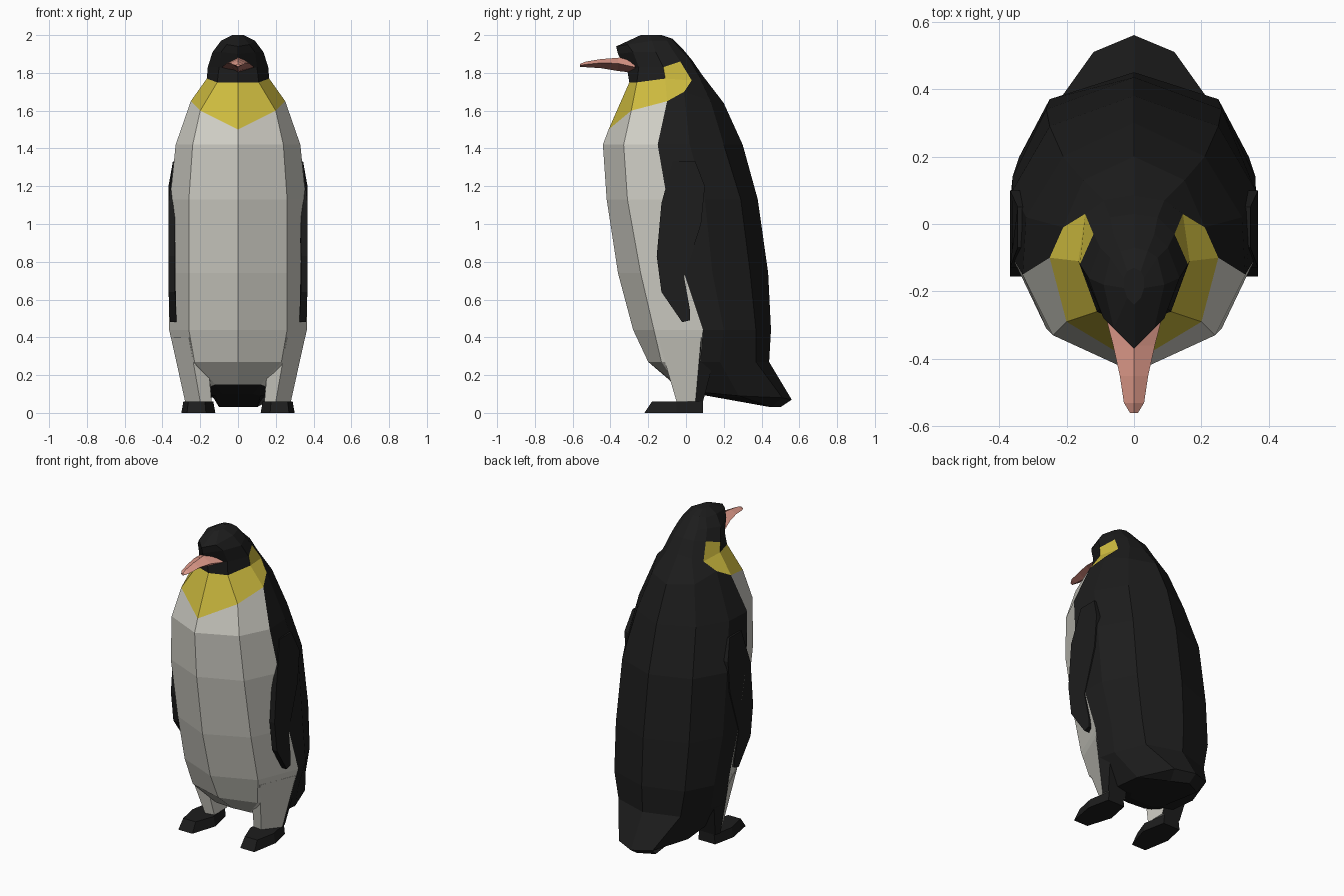
import bpy, bmesh


def mat(name, rgb):
    m = bpy.data.materials.new(name)
    m.diffuse_color = (*rgb, 1)
    return m


BLACK = mat("black", (0.012, 0.012, 0.012))
WHITE = mat("white", (0.65, 0.64, 0.58))
YELLOW = mat("yellow", (0.62, 0.50, 0.05))
PINK = mat("pink", (0.75, 0.33, 0.26))
DARK_PINK = mat("dark_pink", (0.45, 0.17, 0.14))


def loft(name, rings, mats, pick=lambda r, c: 0):
    """Skin closed rings of points, cap both ends; pick(row, column) gives the material."""
    bm = bmesh.new()
    vs = [[bm.verts.new(p) for p in ring] for ring in rings]
    n = len(rings[0])
    for r in range(len(rings) - 1):
        for c in range(n):
            d = (c + 1) % n
            f = bm.faces.new((vs[r][c], vs[r][d], vs[r + 1][d], vs[r + 1][c]))
            f.material_index = pick(r, c)
    for ring in (vs[0], vs[-1]):
        bm.faces.new(ring)
    bmesh.ops.recalc_face_normals(bm, faces=bm.faces)
    me = bpy.data.meshes.new(name)
    bm.to_mesh(me)
    bm.free()
    for m in mats:
        me.materials.append(m)
    ob = bpy.data.objects.new(name, me)
    bpy.context.collection.objects.link(ob)
    return ob


def mirror(ob):
    ob.modifiers.new("mirror", 'MIRROR')


def full(half):
    """Half ring from front centre to back centre -> whole ring."""
    return half + [(-x, y, z) for x, y, z in half[-2:0:-1]]


def side(c):
    """Column of a 10-sided ring counted from the front on either side."""
    return min(c, 9 - c)


# Torso: front centre y, belly edge, colour border, side, back edge, back centre y
torso = [
    (1.13, -.42, (.26, -.31), (.36, -.10), (.36, .10), (.25, .29), .38),
    (.74, -.36, (.26, -.24), (.365, -.01), (.36, .14), (.26, .34), .435),
    (.44, -.28, (.26, -.17), (.365, .09), (.34, .20), (.25, .37), .45),
    (.27, -.20, (.23, -.13), (.325, .075), (.30, .18), (.22, .37), .44),
]
shoulder = [(0, -.44, 1.42), (.24, -.33, 1.42), (.33, -.15, 1.42),
            (.32, .02, 1.42), (.21, .20, 1.42), (0, .30, 1.42)]
rings = [shoulder]
for z, f, a, b, c, d, k in torso:
    rings.append([(0, f, z)] + [(x, y, z) for x, y in (a, b, c, d)] + [(0, k, z)])
# Underside and tail
rings.append([(0, -.06, .15), (.12, -.05, .15), (.21, .07, .11),
              (.21, .28, .09), (.12, .51, .08), (0, .56, .07)])
rings.append([(0, .06, .10), (.08, .06, .10), (.12, .12, .09),
              (.13, .35, .08), (.10, .45, .03), (0, .50, .03)])
loft("body", [full(r) for r in rings], [BLACK, WHITE],
     lambda r, c: int(side(c) < 2 and r < 5))

# Chest, collar and head
head = [
    shoulder,
    [(0, -.41, 1.5), (.20, -.29, 1.60), (.25, -.10, 1.65),
     (.21, -.01, 1.70), (.15, .13, 1.65), (0, .20, 1.64)],
    [(0, -.30, 1.75), (.11, -.26, 1.75), (.165, -.11, 1.77),
     (.145, .03, 1.76), (.09, .07, 1.78), (0, .085, 1.79)],
    [(0, -.31, 1.81), (.10, -.25, 1.83), (.16, -.12, 1.83),
     (.12, -.03, 1.86), (.07, .02, 1.87), (0, .03, 1.87)],
    [(0, -.36, 1.90), (.09, -.28, 1.91), (.135, -.16, 1.91),
     (.10, -.07, 1.92), (.06, -.03, 1.92), (0, -.02, 1.93)],
    [(0, -.37, 1.94), (.06, -.31, 1.95), (.09, -.18, 1.97),
     (.07, -.10, 1.97), (.04, -.08, 1.98), (0, -.07, 1.98)],
    [(0, -.24, 2.0), (.02, -.22, 2.0), (.03, -.19, 2.0),
     (.03, -.16, 2.0), (.02, -.14, 2.0), (0, -.13, 2.0)],
]


def head_colour(r, c):
    s = side(c)
    if r == 0 and s < 2:
        return 1
    return 2 if (r == 1 and s < 3) or (r == 2 and s == 2) else 0


loft("head", [full(r) for r in head], [BLACK, WHITE, YELLOW], head_colour)

# Beak: y, half width, top, middle, bottom
beak = [(-.27, .085, 1.89, 1.83, 1.80), (-.36, .062, 1.88, 1.85, 1.81),
        (-.45, .042, 1.873, 1.853, 1.825), (-.53, .030, 1.86, 1.845, 1.83),
        (-.56, .012, 1.848, 1.84, 1.832)]
loft("beak", [[(0, y, t), (w, y, m), (0, y, b), (-w, y, m)] for y, w, t, m, b in beak],
     [PINK, DARK_PINK], lambda r, c: int(c in (1, 2)))

# Flippers: thin plates following the side outline
outline = [(-.07, 1.33), (-.13, 1.11), (-.155, .83), (-.13, .64), (-.02, .48),
           (.02, .49), (.02, .55), (-.01, .72), (.08, 1.0), (.10, 1.2), (.05, 1.33)]


def plate(inset):
    return [((.345 if z > 1.3 else .368 if z > .6 else .36) - inset, y, z)
            for y, z in outline]


mirror(loft("flipper", [plate(0), plate(.035)], [BLACK]))

# Legs
mirror(loft("leg", [
    [(.17, -.12, .40), (.26, -.15, .40), (.355, .08, .40), (.32, .18, .40), (.16, .18, .40)],
    [(.14, -.04, .06), (.20, -.05, .06), (.28, .05, .06), (.27, .09, .06), (.14, .09, .06)],
], [WHITE, BLACK], lambda r, c: int(c in (2, 3))))

# Feet
foot = [(.15, .09), (.27, .09), (.30, -.05), (.27, -.22), (.17, -.22), (.12, -.06)]
mirror(loft("foot", [
    [(x, y, 0) for x, y in foot],
    [(.21 + (x - .21) * .88, max(y, -.18), .06) for x, y in foot],
], [BLACK]))
